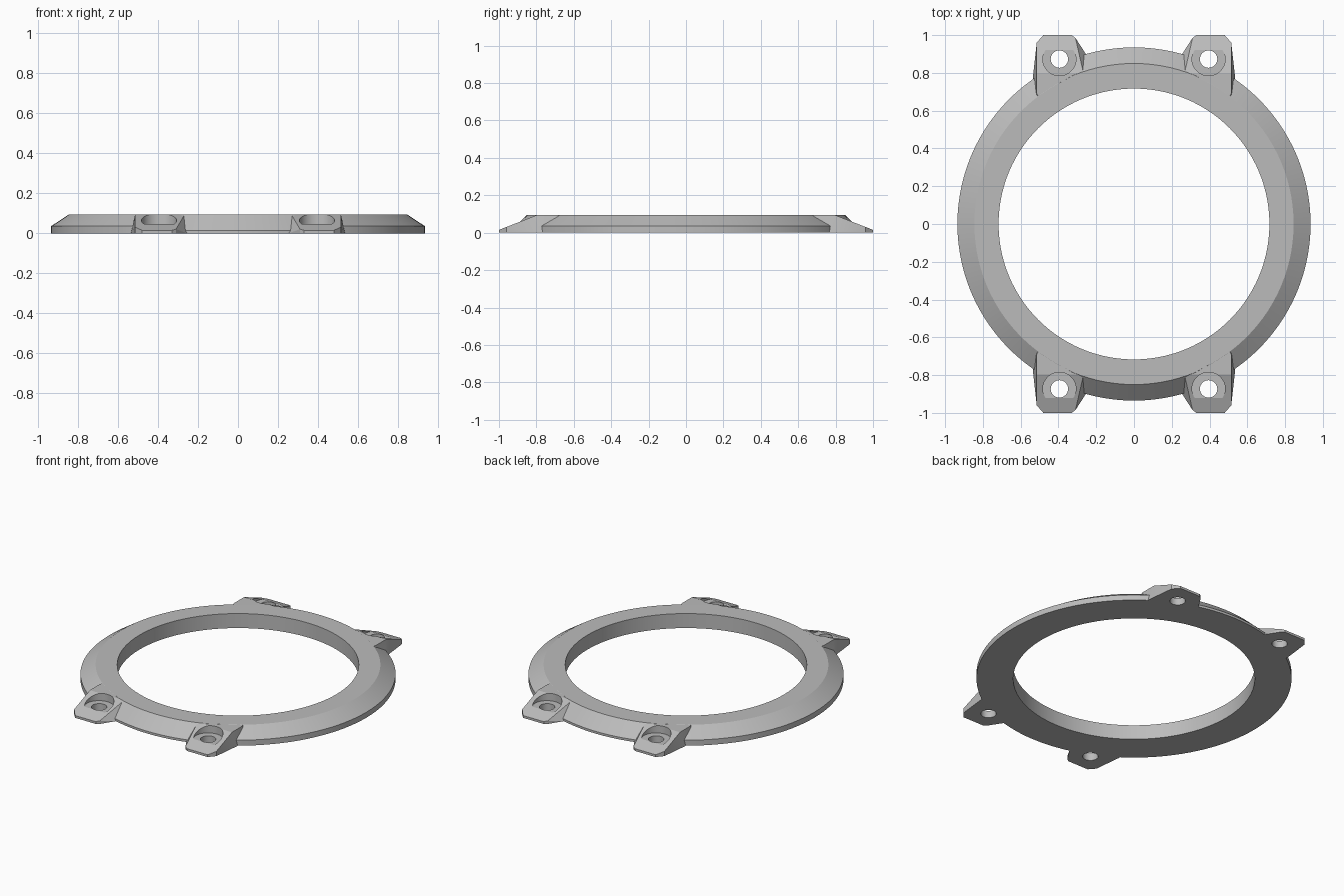
import bpy
import bmesh
from math import cos, sin, pi, radians
from mathutils import Matrix, Vector

if "Cube" in bpy.data.objects:
    bpy.data.objects.remove(bpy.data.objects["Cube"], do_unlink=True)

TOP = 0.095
CORNERS = [(sx, sy) for sx in (1, -1) for sy in (1, -1)]

grey = bpy.data.materials.new("plain grey")
grey.use_nodes = True
grey.diffuse_color = (0.5, 0.5, 0.5, 1)
grey.node_tree.nodes["Principled BSDF"].inputs["Base Color"].default_value = (0.5, 0.5, 0.5, 1)


def finish(bm, name):
    bmesh.ops.recalc_face_normals(bm, faces=bm.faces[:])
    mesh = bpy.data.meshes.new(name)
    bm.to_mesh(mesh)
    bm.free()
    mesh.materials.append(grey)
    obj = bpy.data.objects.new(name, mesh)
    bpy.context.collection.objects.link(obj)
    return obj


def combine(target, tool, operation):
    mod = target.modifiers.new(operation.lower(), 'BOOLEAN')
    mod.object = tool
    mod.operation = operation
    mod.solver = 'EXACT'
    bpy.context.view_layer.objects.active = target
    bpy.ops.object.modifier_apply(modifier=mod.name)
    bpy.data.objects.remove(tool, do_unlink=True)


# Ring body: the bevel is steeper between each pair of lugs
def ring_profile(angle):
    between_lugs = abs(0.935 * cos(angle)) < 0.4
    rim, edge = (0.015, 0.85) if between_lugs else (0.036, 0.845)
    return [(0.717, 0), (0.935, 0), (0.935, rim), (edge, TOP), (0.717, TOP)]


bm = bmesh.new()
steps = 112
loops = []
for i in range(steps):
    a = 2 * pi * i / steps
    loops.append([bm.verts.new((r * cos(a), r * sin(a), z)) for r, z in ring_profile(a)])
for i in range(steps):
    here, there = loops[i], loops[(i + 1) % steps]
    for j in range(len(here)):
        k = (j + 1) % len(here)
        bm.faces.new((here[j], here[k], there[k], there[j]))
ring = finish(bm, "mounting_ring")

# Mounting lugs: wedges sloping down to a thin outer lip
base = [(0.53, 0.62), (0.535, 0.78), (0.515, 0.96), (0.48, 1), (0.33, 1),
        (0.31, 0.985), (0.255, 0.90), (0.27, 0.80), (0.3, 0.78)]
roof = [(0.5, 0.66), (0.515, 0.69), (0.515, 0.797), (0.515, 0.96), (0.48, 1),
        (0.33, 1), (0.31, 0.985), (0.27, 0.81), (0.272, 0.797), (0.3, 0.77)]


def slope(y):
    return min(TOP - 0.0005, 0.015 + 0.39 * (1 - y))


for sx, sy in CORNERS:
    bm = bmesh.new()
    for x, y in base:
        bm.verts.new((sx * x, sy * y, 0))
    for x, y in roof:
        bm.verts.new((sx * x, sy * y, slope(y)))
    hull = bmesh.ops.convex_hull(bm, input=bm.verts[:])
    spare = {v for v in hull["geom_interior"] + hull["geom_unused"]
             if isinstance(v, bmesh.types.BMVert)}
    bmesh.ops.delete(bm, geom=list(spare), context='VERTS')
    combine(ring, finish(bm, "lug"), 'UNION')


# Screw holes with flat-bottomed pockets
def drill(radius, bottom, height):
    for sx, sy in CORNERS:
        bm = bmesh.new()
        centre = Vector((sx * 0.395, sy * 0.873, bottom + height / 2))
        bmesh.ops.create_cone(bm, cap_ends=True, segments=40, radius1=radius,
                              radius2=radius, depth=height,
                              matrix=Matrix.Translation(centre))
        combine(ring, finish(bm, "cutter"), 'DIFFERENCE')


drill(0.088, 0.046, 0.2)
drill(0.046, -0.1, 0.4)

# Smooth curved walls, crisp edges
bpy.ops.object.select_all(action='DESELECT')
ring.select_set(True)
bpy.context.view_layer.objects.active = ring
bpy.ops.object.shade_smooth_by_angle(angle=radians(20))
